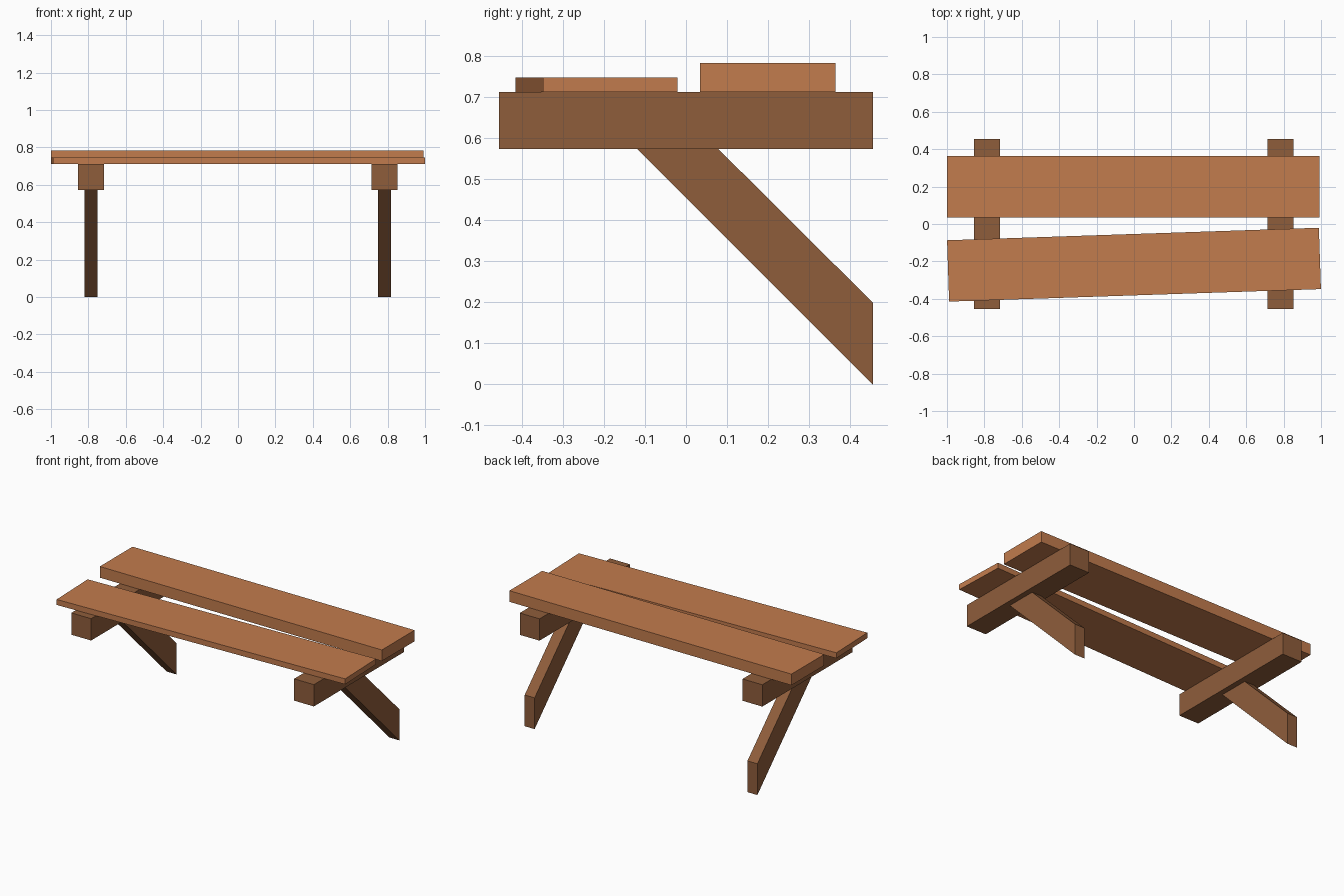
import bpy, bmesh
from mathutils import Matrix

if "Cube" in bpy.data.objects:
    bpy.data.objects.remove(bpy.data.objects["Cube"])


def material(name, color):
    m = bpy.data.materials.new(name)
    m.diffuse_color = (*color, 1)
    m.use_nodes = True
    m.node_tree.nodes["Principled BSDF"].inputs["Base Color"].default_value = m.diffuse_color
    return m


plank_wood = material("plank_wood", (0.54, 0.20, 0.075))
frame_wood = material("frame_wood", (0.275, 0.11, 0.044))


def finish(name, bm, mat):
    bmesh.ops.recalc_face_normals(bm, faces=bm.faces)
    mesh = bpy.data.meshes.new(name)
    bm.to_mesh(mesh)
    bm.free()
    mesh.materials.append(mat)
    ob = bpy.data.objects.new(name, mesh)
    bpy.context.collection.objects.link(ob)
    return ob


def box(name, center, size, mat, turn=0):
    bm = bmesh.new()
    bmesh.ops.create_cube(bm, size=1, matrix=Matrix.Diagonal((*size, 1)))
    ob = finish(name, bm, mat)
    ob.location = center
    ob.rotation_euler.z = turn
    return ob


def side_profile(name, points, x, width, mat):
    # Extrude a (y, z) outline along x
    bm = bmesh.new()
    face = bm.faces.new([bm.verts.new((-width / 2, y, z)) for y, z in points])
    ext = bmesh.ops.extrude_face_region(bm, geom=[face])
    verts = [v for v in ext["geom"] if isinstance(v, bmesh.types.BMVert)]
    bmesh.ops.translate(bm, verts=verts, vec=(width, 0, 0))
    ob = finish(name, bm, mat)
    ob.location.x = x
    return ob


BEAM_BOTTOM, BEAM_TOP, END = 0.573, 0.712, 0.455

# Seat planks: thick straight one at the back, thin skewed one in front
box("back_plank", (-0.004, 0.199, BEAM_TOP + 0.0355), (1.989, 0.33, 0.071), plank_wood)
box("front_plank", (0, -0.2175, BEAM_TOP + 0.0175), (1.989, 0.328, 0.035), plank_wood, 0.0336)

# Cross beams with slanted legs, cut off vertically at the back
leg_outline = [(-0.118, BEAM_BOTTOM), (0.079, BEAM_BOTTOM), (END, 0.199), (END, 0)]
for side, x in (("left", -0.787), ("right", 0.784)):
    box(side + "_beam", (x, 0, (BEAM_BOTTOM + BEAM_TOP) / 2),
        (0.139, 2 * END, BEAM_TOP - BEAM_BOTTOM), frame_wood)
    side_profile(side + "_leg", leg_outline, x, 0.07, frame_wood)
